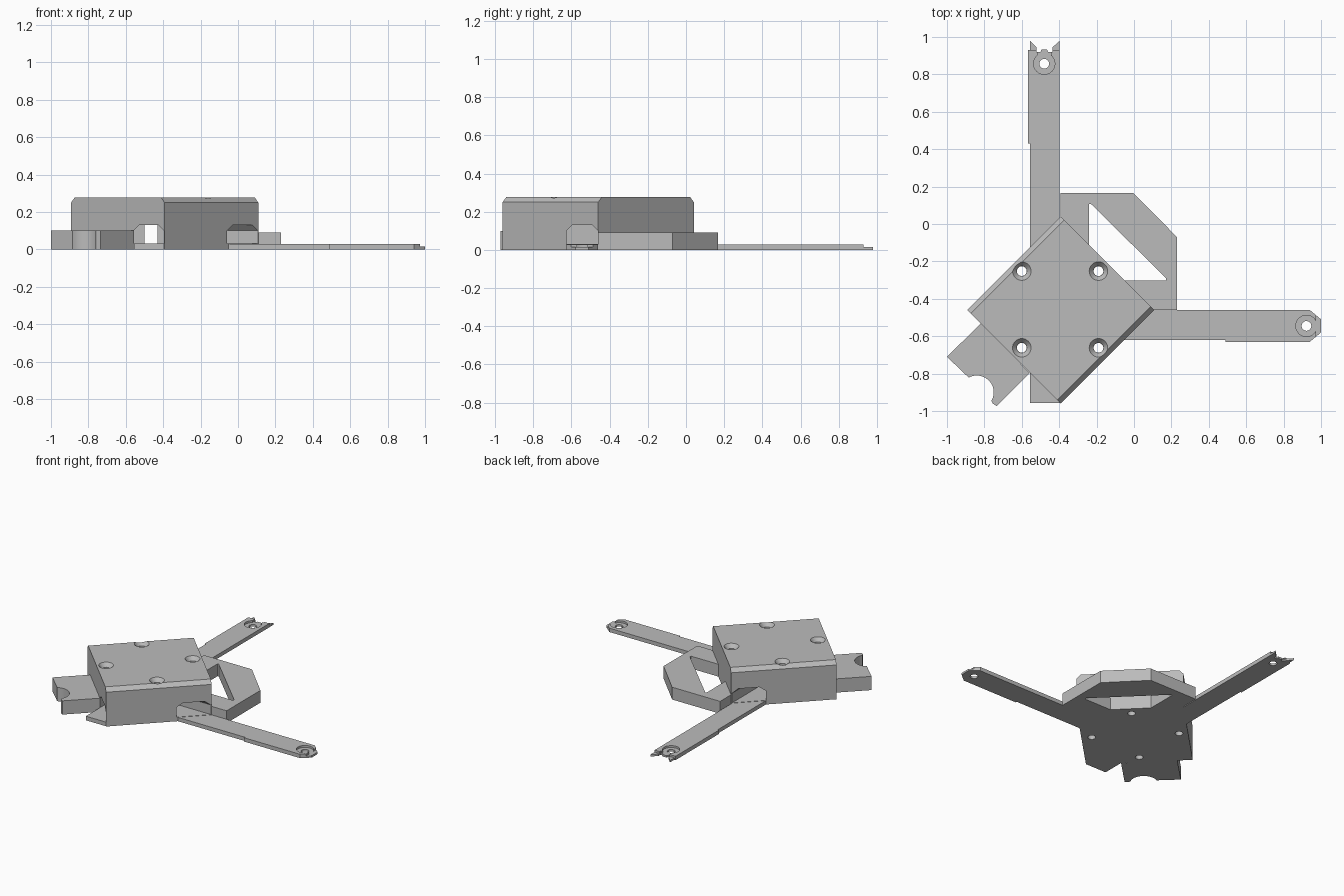
import bpy, bmesh, math
from mathutils import Vector

if "Cube" in bpy.data.objects:
    bpy.data.objects.remove(bpy.data.objects["Cube"])

grey = bpy.data.materials.new("plain grey")
grey.use_nodes = True
colour = (0.5, 0.5, 0.5, 1)
grey.diffuse_color = colour
grey.node_tree.nodes["Principled BSDF"].inputs["Base Color"].default_value = colour

X, Y, Z = Vector((1, 0, 0)), Vector((0, 1, 0)), Vector((0, 0, 1))
SE, NE = (X - Y).normalized(), (X + Y).normalized()


def finish(bm, name):
    bmesh.ops.recalc_face_normals(bm, faces=bm.faces)
    mesh = bpy.data.meshes.new(name)
    bm.to_mesh(mesh)
    bm.free()
    mesh.materials.append(grey)
    ob = bpy.data.objects.new(name, mesh)
    bpy.context.collection.objects.link(ob)
    return ob


def extrude(name, pts, length, origin=(0, 0, 0), a=X, b=Y, along=Z):
    """Profile in the a/b plane, pushed along the third axis."""
    bm = bmesh.new()
    o = Vector(origin)
    face = bm.faces.new([bm.verts.new(o + a * u + b * v) for u, v in pts])
    new = bmesh.ops.extrude_face_region(bm, geom=[face])["geom"]
    bmesh.ops.translate(bm, vec=along * length,
                        verts=[v for v in new if isinstance(v, bmesh.types.BMVert)])
    return finish(bm, name)


def cone(x, y, z0, z1, r0, r1):
    bm = bmesh.new()
    bmesh.ops.create_cone(bm, cap_ends=True, segments=32, radius1=r0, radius2=r1, depth=z1 - z0)
    bmesh.ops.translate(bm, vec=(x, y, (z0 + z1) / 2), verts=bm.verts)
    return finish(bm, "cutter")


def cut(target, cutter):
    mod = target.modifiers.new("cut", "BOOLEAN")
    mod.operation, mod.solver, mod.object = "DIFFERENCE", "EXACT", cutter
    bpy.context.view_layer.objects.active = target
    bpy.ops.object.modifier_apply(modifier=mod.name)
    bpy.data.objects.remove(cutter)


def rect(x0, x1, y0, y1):
    return [(x0, y0), (x1, y0), (x1, y1), (x0, y1)]


def smooth(ob):
    bpy.ops.object.select_all(action="DESELECT")
    ob.select_set(True)
    bpy.context.view_layer.objects.active = ob
    bpy.ops.object.shade_smooth_by_angle(angle=math.radians(25))


# Diagonal housing, bevelled along two opposite top edges
cx, cy, h = -0.392, -0.46, 0.354
housing = extrude("housing", [(-h, 0), (h, 0), (h, 0.25), (h - 0.027, 0.277),
                              (0.027 - h, 0.277), (-h, 0.25)], 2 * h,
                  Vector((cx, cy, 0)) - NE * h, SE, Z, NE)


# Arm tunnels through the housing
def arch(lo, hi, top=0.13):
    c = 0.03
    return [(lo, 0.03), (hi, 0.03), (hi, top - c), (hi - c, top), (lo + c, top), (lo, top - c)]


cut(housing, extrude("cutter", arch(-0.557, -0.396), 0.5, (0, -1.1, 0), X, Z, Y))
cut(housing, extrude("cutter", arch(-0.557, -0.396), 0.5, (0, -0.3, 0), X, Z, Y))
cut(housing, extrude("cutter", rect(-0.5, -0.43, 0.03, 0.13), 0.4, (0, -0.65, 0), X, Z, Y))
cut(housing, extrude("cutter", arch(-0.627, -0.462), 0.6, (-0.25, 0, 0), Y, Z, X))

# Countersunk screw holes
for x in (-0.6, -0.19):
    for y in (-0.252, -0.662):
        cut(housing, cone(x, y, -0.1, 0.4, 0.026, 0.026))
        cut(housing, cone(x, y, 0.25, 0.28, 0.027, 0.052))
smooth(housing)

# Open corner handle
handle = extrude("corner_handle", [(-0.392, 0.04), (-0.392, 0.167), (-0.005, 0.167),
                                   (0.23, -0.07), (0.23, -0.46), (0.108, -0.46)], 0.09)
cut(handle, extrude("cutter", [(-0.24, -0.2), (-0.24, 0.107), (-0.23, 0.107), (0.17, -0.288),
                               (0.17, -0.302), (-0.16, -0.302)], 0.4, (0, 0, -0.1)))

# Side lug with a round bite
arc = [(-0.84 + 0.09 * math.cos(t), -0.9 + 0.09 * math.sin(t))
       for t in (math.radians(120 - i * 10) for i in range(16))]
lug = extrude("side_lug", [(-0.817, -0.53), (-1, -0.71), (-0.885, -0.82)] + arc +
              [(-0.755, -0.96), (-0.735, -0.973), (-0.557, -0.797)], 0.1)
smooth(lug)

# Thin foot where the arm strip leaves the front corner
extrude("front_foot", [(-0.557, -0.795), (-0.557, -0.957), (-0.395, -0.957)], 0.03)

# Right-hand arm with a clipped tip
side_arm = extrude("side_arm", [(-0.052, -0.62), (0.49, -0.62), (0.49, -0.63), (0.94, -0.63),
                                (1, -0.58), (1, -0.51), (0.94, -0.46), (0.108, -0.46)], 0.028)
cut(side_arm, extrude("cutter", rect(0.972, 1.1, -0.7, -0.4), 0.1, (0, 0, 0.014)))

# Rear arm with a forked tip
rear_arm = extrude("rear_arm", [(-0.557, -0.125), (-0.557, 0.43), (-0.567, 0.43), (-0.567, 0.93),
                                (-0.557, 0.93), (-0.557, 0.98), (-0.52, 0.943), (-0.52, 0.92),
                                (-0.5, 0.92), (-0.495, 0.932), (-0.465, 0.932), (-0.46, 0.92),
                                (-0.437, 0.92), (-0.437, 0.943), (-0.398, 0.98), (-0.398, 0.035)], 0.028)
cut(rear_arm, extrude("cutter", rect(-0.7, -0.2, 0.93, 1.1), 0.1, (0, 0, 0.014)))
cut(rear_arm, extrude("cutter", rect(-0.515, -0.445, 0.89, 1.1), 0.1, (0, 0, 0.014)))

# Counterbored holes at the arm tips
for arm, x, y in ((side_arm, 0.922, -0.545), (rear_arm, -0.48, 0.857)):
    cut(arm, cone(x, y, -0.1, 0.1, 0.026, 0.026))
    cut(arm, cone(x, y, 0.014, 0.1, 0.057, 0.057))
    smooth(arm)
